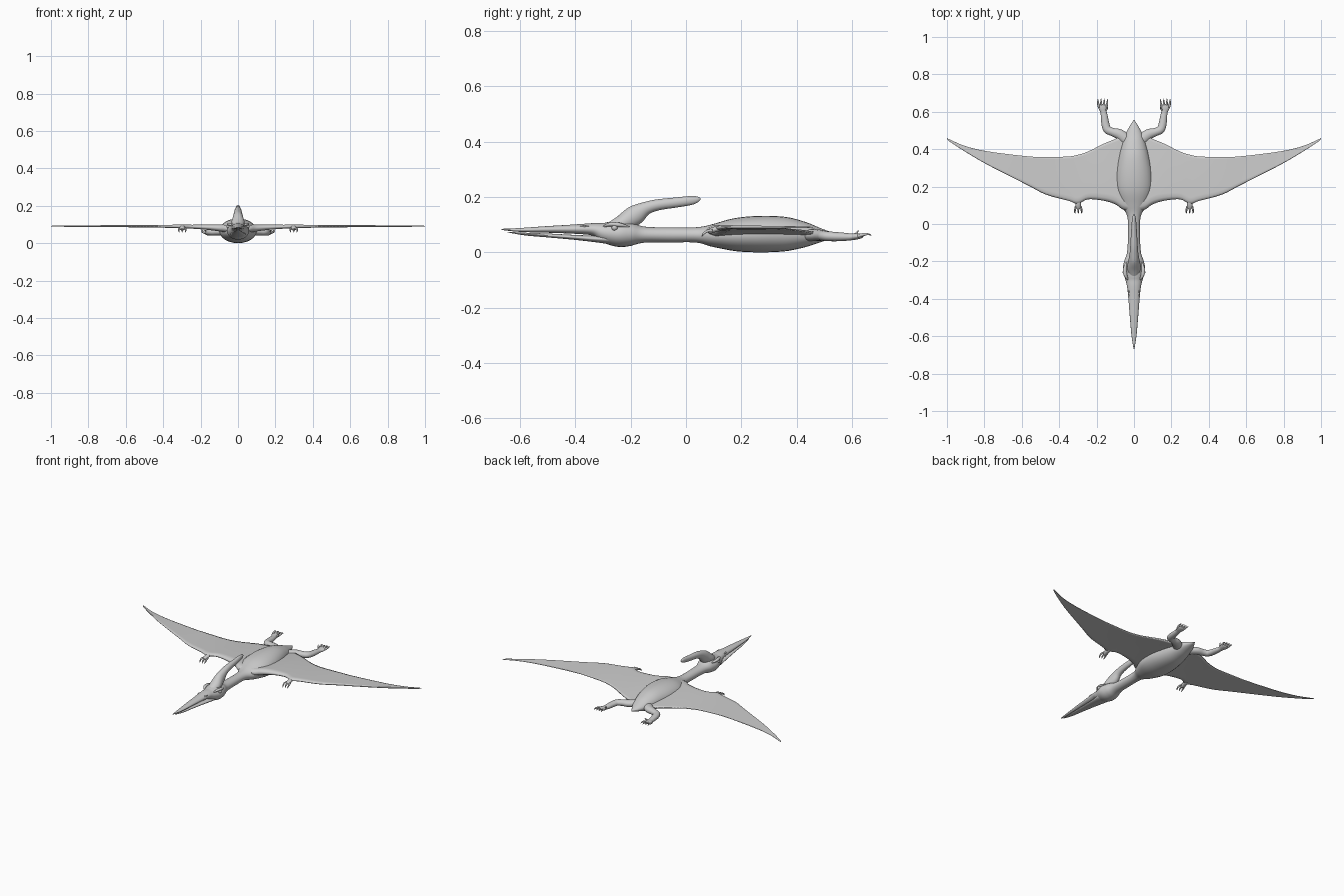
import bpy, bmesh, math
from mathutils import Vector


def smooth_stations(st, n):
    """Catmull-Rom through tuples of any length."""
    out = []
    for i in range(len(st) - 1):
        a, b, c, d = st[max(i - 1, 0)], st[i], st[i + 1], st[min(i + 2, len(st) - 1)]
        for k in range(n):
            t = k / n
            out.append([0.5 * (2 * q + (r - p) * t + (2 * p - 5 * q + 4 * r - s) * t * t
                               + (3 * q - p - 3 * r + s) * t ** 3)
                        for p, q, r, s in zip(a, b, c, d)])
    out.append(list(st[-1]))
    return out


def skin(name, rings, mirror=False):
    """Bridge closed rings of points into a capped smooth surface."""
    bm = bmesh.new()
    vs = [[bm.verts.new(p) for p in r] for r in rings]
    m = len(rings[0])
    for a, b in zip(vs, vs[1:]):
        for j in range(m):
            bm.faces.new((a[j], a[(j + 1) % m], b[(j + 1) % m], b[j]))
    bm.faces.new(vs[0])
    bm.faces.new(vs[-1])
    bmesh.ops.recalc_face_normals(bm, faces=bm.faces)
    for f in bm.faces:
        f.smooth = True
    me = bpy.data.meshes.new(name)
    bm.to_mesh(me)
    bm.free()
    ob = bpy.data.objects.new(name, me)
    bpy.context.collection.objects.link(ob)
    if mirror:
        ob.modifiers.new("mirror", 'MIRROR').use_mirror_merge = False
    return ob


def loft(name, stations, mirror=False, n=6, seg=24):
    """Elliptic sweep; stations are x, y, z, half width, half height."""
    st = smooth_stations(stations, n)
    rings = []
    for i, s in enumerate(st):
        c = Vector(s[:3])
        t = Vector(st[min(i + 1, len(st) - 1)][:3]) - Vector(st[max(i - 1, 0)][:3])
        u = t.cross(Vector((0, 0, 1))).normalized()
        v = u.cross(t).normalized()
        ru, rv = max(s[3], .0006), max(s[4], .0006)
        rings.append([c + u * ru * math.cos(a) + v * rv * math.sin(a)
                      for a in (2 * math.pi * j / seg for j in range(seg))])
    return skin(name, rings, mirror)


# Upper beak, skull, neck, torso and tail in one sweep
loft("body", [
    (0, -.668, .083, .002, .002), (0, -.60, .081, .013, .007), (0, -.50, .083, .022, .012),
    (0, -.40, .084, .030, .017), (0, -.335, .083, .037, .023), (0, -.295, .072, .047, .037),
    (0, -.245, .067, .060, .047), (0, -.20, .066, .053, .043), (0, -.15, .064, .037, .029),
    (0, -.05, .063, .032, .027), (0, .04, .063, .036, .028), (0, .10, .061, .068, .042),
    (0, .18, .064, .097, .060), (0, .27, .066, .098, .066), (0, .36, .066, .082, .062),
    (0, .43, .064, .063, .046), (0, .48, .062, .045, .028), (0, .52, .061, .025, .014),
    (0, .556, .060, .002, .002)])

# Lower jaw
loft("lower_jaw", [
    (0, -.645, .073, .002, .001), (0, -.58, .066, .013, .005), (0, -.50, .061, .020, .007),
    (0, -.40, .054, .029, .009), (0, -.33, .049, .036, .012), (0, -.27, .048, .040, .018),
    (0, -.25, .05, .01, .01)])

# Backswept head crest
loft("head_crest", [
    (0, -.285, .085, .022, .018), (0, -.235, .103, .036, .030), (0, -.185, .134, .028, .036),
    (0, -.145, .159, .022, .024), (0, -.10, .172, .019, .020), (0, -.03, .181, .015, .018),
    (0, .02, .188, .011, .016), (0, .043, .192, .007, .010), (0, .053, .193, .001, .002)])

# Brow ridges, eyes and nostrils
loft("brow", [(.030, -.30, .092, .003, .003), (.045, -.275, .101, .009, .007),
              (.049, -.24, .099, .010, .008), (.040, -.205, .092, .003, .003)], True, 4, 12)
loft("nostril_rim", [(.024, -.385, .094, .001, .001), (.026, -.368, .095, .005, .004),
                     (.030, -.35, .095, .001, .001)], True, 4, 12)
bpy.ops.mesh.primitive_uv_sphere_add(segments=16, ring_count=10, radius=.011)
eye = bpy.context.object
eye.name = "eye"
for v in eye.data.vertices:
    v.co += Vector((.050, -.258, .089))
bpy.ops.object.shade_smooth()
eye.modifiers.new("mirror", 'MIRROR').use_mirror_merge = False

# Wings: x, leading y, trailing y, mid z, thickness
wing_st = smooth_stations([
    (.01, .065, .50, .076, .040), (.06, .078, .475, .078, .040), (.10, .105, .455, .081, .036),
    (.16, .124, .430, .085, .028), (.245, .132, .388, .088, .021), (.30, .108, .370, .089, .020),
    (.35, .124, .361, .090, .017), (.47, .157, .358, .091, .014), (.57, .208, .362, .091, .012),
    (.78, .315, .388, .091, .009), (.90, .385, .416, .091, .007), (.985, .440, .452, .091, .005),
    (1.0, .453, .460, .091, .002)], 5)
chord = [0, .02, .06, .13, .25, .4, .6, .8, .95, 1]
rings = []
for x, y0, y1, z, th in wing_st:
    def pt(c, side):
        # full rounded leading bone thinning to a membrane, drooping aft near the body
        h = th * .5 * min(1, math.sqrt(c / .06)) * (1 - .8 * max(0, c - .06)) if c else 0
        droop = .012 * c * c * max(0, 1 - x / .5)
        return Vector((x, y0 + (y1 - y0) * c, z + side * h - droop))
    rings.append([pt(c, 1) for c in chord] + [pt(c, -1) for c in chord[:0:-1]])
skin("wing", rings, True)

# Wing hands with three clawed fingers
loft("wing_hand", [(.295, .135, .088, .012, .009), (.298, .105, .083, .015, .010),
                   (.298, .085, .076, .013, .009), (.298, .078, .073, .003, .003)], True, 4, 12)
for i, dx in enumerate((-.013, 0, .013)):
    x = .298 + dx
    loft(f"wing_finger_{i + 1}", [(x, .095, .079, .005, .005), (x + dx * .3, .078, .077, .005, .005),
                                  (x + dx * .4, .064, .068, .004, .004),
                                  (x + dx * .2, .057, .057, .001, .001)], True, 4, 10)

# Hind legs: thigh, bent knee, shin and foot
loft("hind_leg", [
    (.035, .445, .062, .030, .022), (.075, .478, .062, .028, .021), (.115, .492, .061, .022, .019),
    (.142, .505, .059, .022, .018), (.153, .535, .057, .021, .017), (.158, .570, .056, .019, .015),
    (.163, .600, .056, .017, .012), (.166, .620, .058, .024, .011), (.167, .636, .060, .022, .008),
    (.167, .642, .060, .006, .003)], True, 5, 16)

# Toes with claws
for i, dx in enumerate((-.019, -.006, .007, .020)):
    x = .167 + dx
    loft(f"toe_{i + 1}", [(x, .622, .059, .006, .006), (x + dx * .2, .640, .064, .006, .006),
                          (x + dx * .3, .656, .066, .004, .004),
                          (x + dx * .3, .672 - abs(dx) * .2, .062, .001, .001)], True, 4, 10)
loft("rear_claw", [(.152, .608, .060, .005, .005), (.143, .617, .070, .004, .004),
                   (.140, .624, .080, .001, .001)], True, 4, 10)
